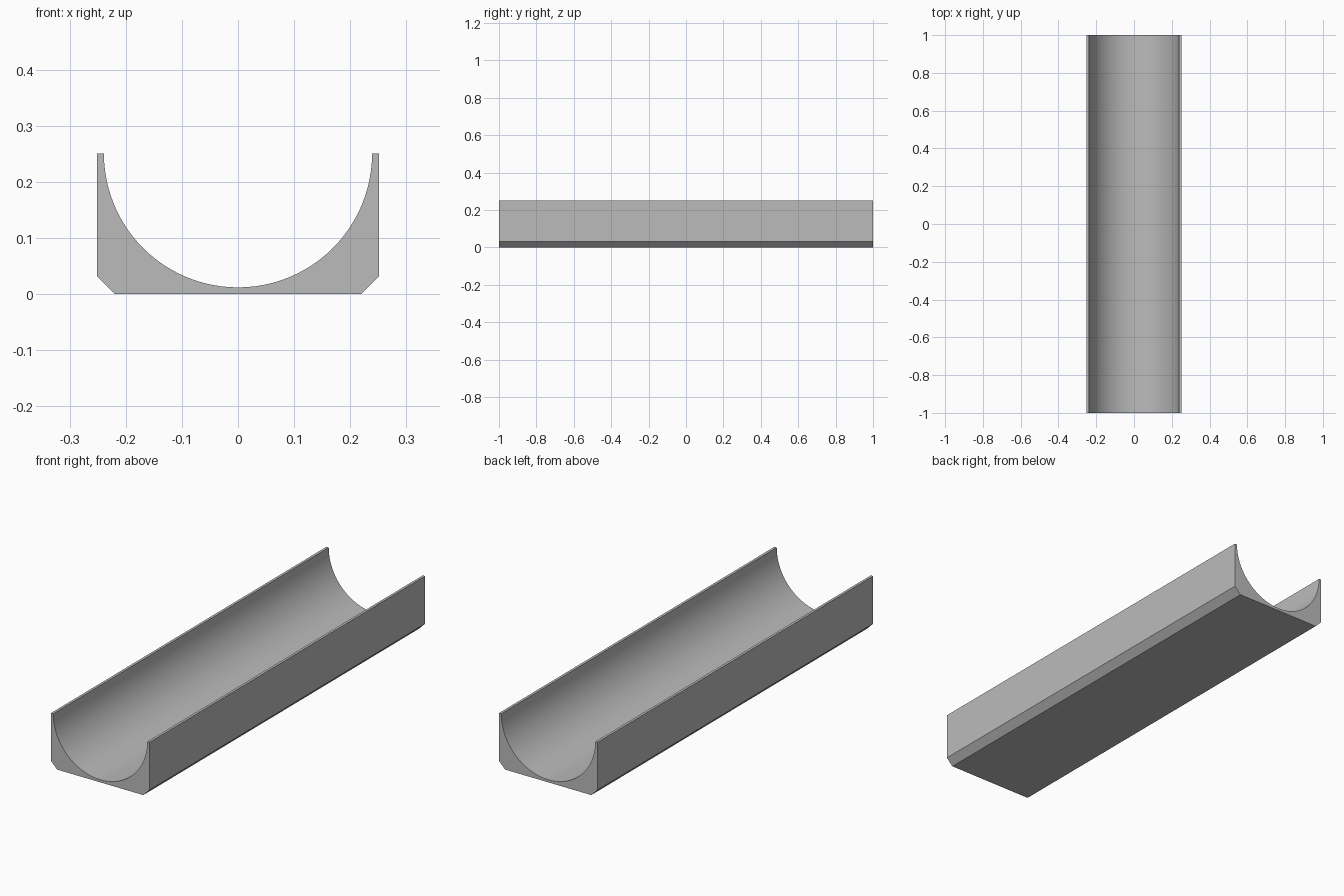
import bpy, bmesh, math

cube = bpy.data.objects.get("Cube")
if cube:
    bpy.data.objects.remove(cube, do_unlink=True)

HALF, LENGTH, RADIUS, CHAMFER, STEPS = 0.251, 2.0, 0.239, 0.032, 48

grey = bpy.data.materials.new("plain grey")
grey.use_nodes = True
colour = (0.5, 0.5, 0.5, 1)
grey.diffuse_color = colour
grey.node_tree.nodes["Principled BSDF"].inputs["Base Color"].default_value = colour

# Cross-section: chamfered block with a half-round channel in its top
foot = HALF - CHAMFER
profile = [(-HALF, HALF), (-HALF, CHAMFER), (-foot, 0),
           (foot, 0), (HALF, CHAMFER), (HALF, HALF)]
for i in range(STEPS + 1):
    a = math.pi * i / STEPS
    profile.append((RADIUS * math.cos(a), HALF - RADIUS * math.sin(a)))

# Extrude the section along the length
bm = bmesh.new()
section = bm.faces.new([bm.verts.new((x, -LENGTH / 2, z)) for x, z in profile])
result = bmesh.ops.extrude_face_region(bm, geom=[section], use_keep_orig=True)
back = [v for v in result["geom"] if isinstance(v, bmesh.types.BMVert)]
bmesh.ops.translate(bm, verts=back, vec=(0, LENGTH, 0))
bmesh.ops.recalc_face_normals(bm, faces=bm.faces)

mesh = bpy.data.meshes.new("channel_trough")
bm.to_mesh(mesh)
bm.free()
mesh.materials.append(grey)
trough = bpy.data.objects.new("channel_trough", mesh)
bpy.context.collection.objects.link(trough)

# Smooth the channel, keep the outer edges sharp
bpy.ops.object.select_all(action="DESELECT")
trough.select_set(True)
bpy.context.view_layer.objects.active = trough
bpy.ops.object.shade_smooth_by_angle(angle=math.radians(30))
